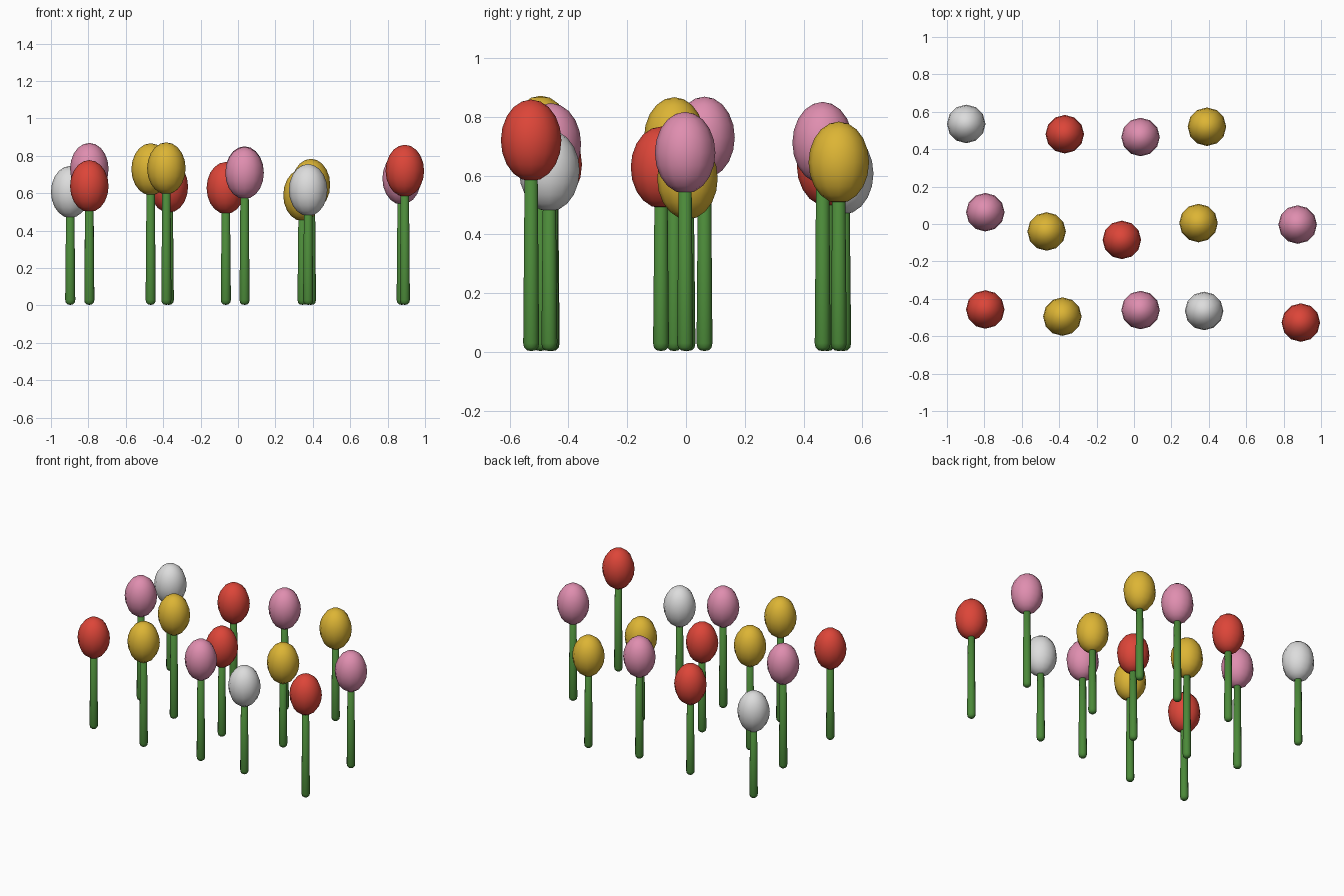
import bpy, bmesh, math

cube = bpy.data.objects.get("Cube")
if cube:
    bpy.data.objects.remove(cube, do_unlink=True)


def make_material(name, rgb):
    mat = bpy.data.materials.new(name)
    mat.use_nodes = True
    mat.diffuse_color = (*rgb, 1)
    mat.node_tree.nodes["Principled BSDF"].inputs["Base Color"].default_value = (*rgb, 1)
    return mat


green = make_material("stem green", (0.07, 0.25, 0.04))
colours = {
    "red": make_material("petal red", (0.72, 0.06, 0.04)),
    "yellow": make_material("petal yellow", (0.72, 0.46, 0.035)),
    "pink": make_material("petal pink", (0.74, 0.27, 0.43)),
    "white": make_material("petal white", (0.72, 0.72, 0.72)),
}

SIDES = 12
BULB_R, BULB_H = 0.103, 0.139   # half width and half height of a bloom


def finish(name, bm, loc, mat):
    bmesh.ops.recalc_face_normals(bm, faces=bm.faces)
    mesh = bpy.data.meshes.new(name)
    bm.to_mesh(mesh)
    bm.free()
    mesh.materials.append(mat)
    mesh.shade_smooth()
    obj = bpy.data.objects.new(name, mesh)
    obj.location = loc
    bpy.context.collection.objects.link(obj)
    return obj


def bloom(name, x, y, z, mat):
    bm = bmesh.new()
    bmesh.ops.create_uvsphere(bm, u_segments=SIDES, v_segments=10, radius=1)
    bmesh.ops.scale(bm, vec=(BULB_R, BULB_R, BULB_H), verts=bm.verts)
    finish(name, bm, (x, y, z), mat)


def stem(name, x, y, top):
    # Tapered rod with a rounded foot, revolved from a short profile
    profile = [(0.0, 0.003), (0.015, 0.006), (0.024, 0.015), (0.027, 0.03),
               (0.022, top - 0.01), (0.0, top)]
    bm = bmesh.new()
    verts = [bm.verts.new((r, 0, z)) for r, z in profile]
    edges = [bm.edges.new(pair) for pair in zip(verts, verts[1:])]
    bmesh.ops.spin(bm, geom=verts + edges, cent=(0, 0, 0), axis=(0, 0, 1),
                   angle=math.tau, steps=SIDES)
    bmesh.ops.remove_doubles(bm, verts=bm.verts, dist=0.0005)
    finish(name, bm, (x, y, 0), green)


# Colour, position and bloom centre height of each flower
flowers = [
    ("white", -0.897, 0.535, 0.607),
    ("red", -0.37, 0.48, 0.635),
    ("pink", 0.035, 0.465, 0.712),
    ("yellow", 0.39, 0.52, 0.645),
    ("pink", -0.795, 0.063, 0.73),
    ("yellow", -0.467, -0.04, 0.728),
    ("red", -0.065, -0.085, 0.628),
    ("yellow", 0.345, 0.005, 0.59),
    ("pink", 0.875, -0.003, 0.678),
    ("red", -0.795, -0.457, 0.638),
    ("yellow", -0.383, -0.495, 0.733),
    ("pink", 0.035, -0.46, 0.708),
    ("white", 0.375, -0.465, 0.617),
    ("red", 0.892, -0.527, 0.72),
]
for i, (colour, x, y, z) in enumerate(flowers, 1):
    stem(f"stem_{i}", x, y, z - BULB_H + 0.06)
    bloom(f"{colour}_bloom_{i}", x, y, z, colours[colour])
